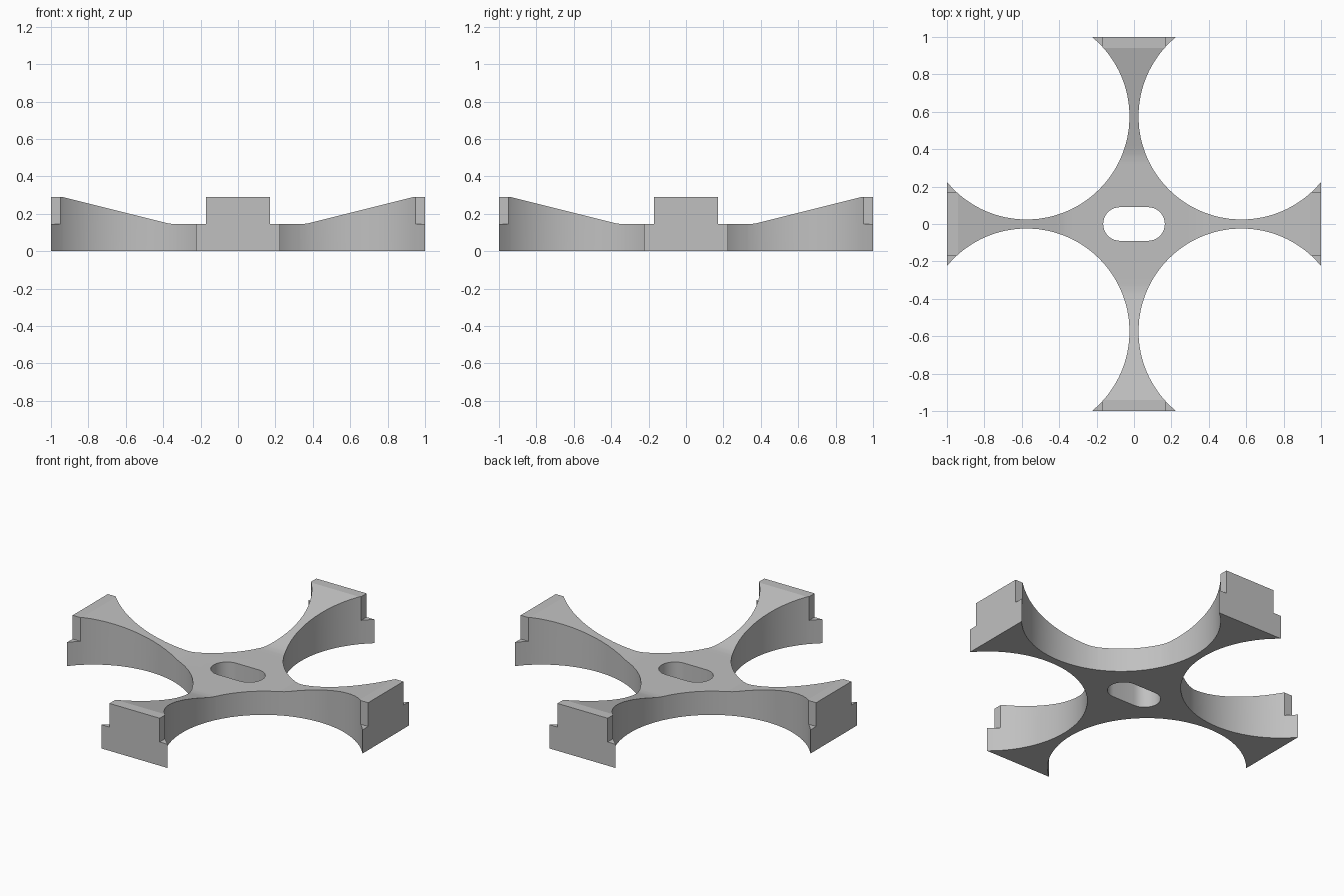
import bpy, bmesh, math
from mathutils import Vector

cube = bpy.data.objects.get("Cube")
if cube:
    bpy.data.objects.remove(cube, do_unlink=True)

C, R = 0.575, 0.551          # centre offset and radius of the four round scoops
LOW, HIGH = 0.145, 0.29      # hub height and arm tip height
RISE, TIP = 0.36, 0.94       # where the ramp starts and ends
SOFT = 0.03                  # half length of the eased ramp start
STEPS = 40

grey = bpy.data.materials.new("plain grey")
grey.use_nodes = True
grey.diffuse_color = (0.53, 0.53, 0.53, 1)
grey.node_tree.nodes["Principled BSDF"].inputs["Base Color"].default_value = grey.diffuse_color


def make_object(name, bm):
    bmesh.ops.recalc_face_normals(bm, faces=bm.faces[:])
    mesh = bpy.data.meshes.new(name)
    bm.to_mesh(mesh)
    bm.free()
    mesh.materials.append(grey)
    obj = bpy.data.objects.new(name, mesh)
    bpy.context.collection.objects.link(obj)
    return obj


def prism(bm, points, bottom, height):
    face = bm.faces.new([bm.verts.new((x, y, bottom)) for x, y in points])
    made = bmesh.ops.extrude_face_region(bm, geom=[face])["geom"]
    for v in made:
        if isinstance(v, bmesh.types.BMVert):
            v.co.z += height


def top_height(d):
    slope = (HIGH - LOW) / (TIP - RISE)
    if d <= RISE - SOFT:
        return LOW
    if d < RISE + SOFT:
        return LOW + slope * (d - RISE + SOFT) ** 2 / (4 * SOFT)
    return min(HIGH, LOW + slope * (d - RISE))


# Cross outline: four arcs, one per quadrant, joined by the straight arm ends
start = -math.acos((1 - C) / R)
sweep = -1.5 * math.pi - 2 * start
outline = []
for quarter in range(4):
    turn = -quarter * math.pi / 2
    cs, sn = math.cos(turn), math.sin(turn)
    for i in range(STEPS + 1):
        a = start + sweep * i / STEPS
        x, y = C + R * math.cos(a), C + R * math.sin(a)
        # mirrored order keeps the outline running round in one direction
        outline.append((y * cs - x * sn, y * sn + x * cs))

# Body: flat outline, sliced at the ramp lines, extruded and raised
bm = bmesh.new()
bm.faces.new([bm.verts.new((x, y, 0)) for x, y in outline])
for axis in (Vector((1, 0, 0)), Vector((0, 1, 0))):
    for d in (RISE - SOFT, RISE, RISE + SOFT, TIP):
        for side in (-1, 1):
            bmesh.ops.bisect_plane(bm, geom=bm.verts[:] + bm.edges[:] + bm.faces[:],
                                   plane_co=axis * d * side, plane_no=axis, dist=1e-5)
made = bmesh.ops.extrude_face_region(bm, geom=bm.faces[:])["geom"]
for v in made:
    if isinstance(v, bmesh.types.BMVert):
        v.co.z = top_height(max(abs(v.co.x), abs(v.co.y)))
body = make_object("cross_bracket", bm)

# Cutter for the rounded centre slot
bm = bmesh.new()
slot = []
for side in (1, -1):
    for i in range(17):
        a = math.pi * (i / 16 - 0.5)
        slot.append((side * (0.075 + 0.09 * math.cos(a)), side * 0.09 * math.sin(a)))
prism(bm, slot, -0.1, 0.5)
slot_cutter = make_object("slot_cutter", bm)

# Cutters for the corner notches on the arm tips
bm = bmesh.new()
for sx in (-1, 1):
    for sy in (-1, 1):
        box = [(TIP, 0.17), (1.1, 0.17), (1.1, 0.4), (TIP, 0.4)]
        prism(bm, [(x * sx, y * sy) for x, y in box], LOW, 0.3)
        prism(bm, [(y * sx, x * sy) for x, y in box], LOW, 0.3)
notch_cutter = make_object("notch_cutter", bm)

# Apply the cuts and remove the cutters
bpy.context.view_layer.objects.active = body
body.select_set(True)
for cutter in (slot_cutter, notch_cutter):
    cutter.hide_render = True
    cut = body.modifiers.new("cut", 'BOOLEAN')
    cut.operation = 'DIFFERENCE'
    cut.solver = 'EXACT'
    cut.object = cutter
    bpy.ops.object.modifier_apply(modifier=cut.name)
    bpy.data.objects.remove(cutter, do_unlink=True)

bpy.ops.object.shade_smooth_by_angle(angle=math.radians(12))
